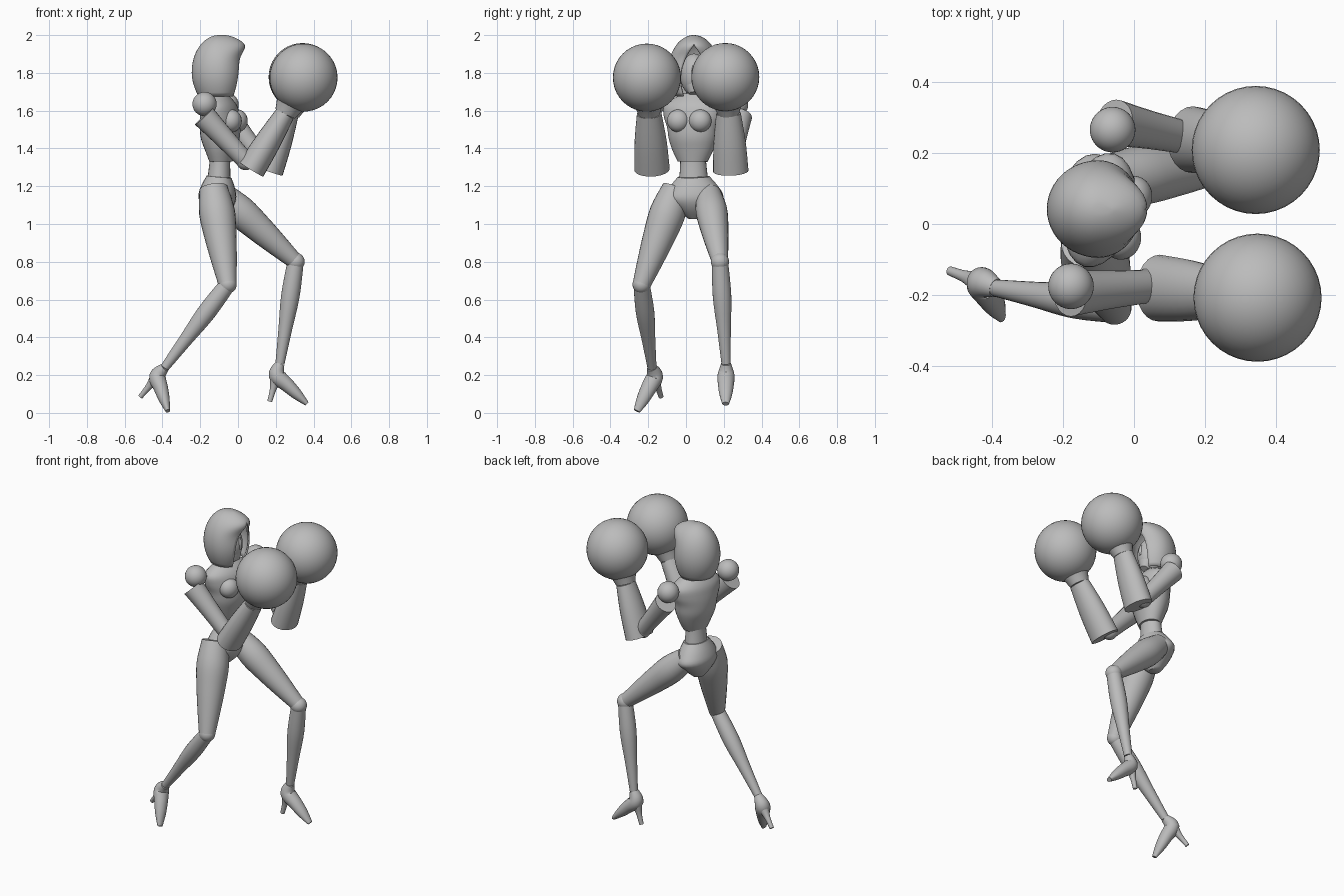
import bpy, bmesh, math
from mathutils import Vector

cube = bpy.data.objects.get("Cube")
if cube:
    bpy.data.objects.remove(cube, do_unlink=True)

GREY = (.5, .5, .5, 1)
material = bpy.data.materials.new("plain grey")
material.use_nodes = True
material.diffuse_color = GREY
shader = material.node_tree.nodes["Principled BSDF"]
shader.inputs["Base Color"].default_value = GREY


def finish(name, bm):
    """Turn a bmesh into a smooth grey object that keeps its hard rims."""
    bmesh.ops.recalc_face_normals(bm, faces=bm.faces)
    mesh = bpy.data.meshes.new(name)
    bm.to_mesh(mesh)
    bm.free()
    mesh.materials.append(material)
    for polygon in mesh.polygons:
        polygon.use_smooth = True
    mesh.set_sharp_from_angle(angle=math.radians(45))
    part = bpy.data.objects.new(name, mesh)
    bpy.context.collection.objects.link(part)
    return part


def ball(name, centre, radius, scale=(1, 1, 1), turn=0):
    bm = bmesh.new()
    bmesh.ops.create_uvsphere(bm, u_segments=40, v_segments=20, radius=radius)
    part = finish(name, bm)
    part.location = centre
    part.scale = scale
    part.rotation_euler.z = turn


def between(start, end, count):
    """Evenly spaced points on a straight line."""
    return [start.lerp(end, i / (count - 1)) for i in range(count)]


def smooth(values, steps=4):
    """Catmull-Rom resampling of numbers or vectors."""
    result = []
    last = len(values) - 1
    for i in range(last):
        before, here = values[max(i - 1, 0)], values[i]
        there, after = values[i + 1], values[min(i + 2, last)]
        for step in range(steps):
            t = step / steps
            line = (there - before) * t
            bend = (before * 2 - here * 5 + there * 4 - after) * t ** 2
            twist = (here * 3 - before - there * 3 + after) * t ** 3
            result.append(here + (line + bend + twist) * .5)
    return result + [values[last]]


def bridge(bm, rings, closed):
    """Join neighbouring rings with quads."""
    for low, high in zip(rings, rings[1:]):
        for k in range(0 if closed else 1, len(low)):
            bm.faces.new((low[k - 1], low[k], high[k], high[k - 1]))


def loft(name, points, depths, widths=None, across=Vector((0, 1, 0)), sides=24):
    """Skin oval rings that stand square to the path."""
    points = smooth(points)
    widths = smooth(widths or depths)
    depths = smooth(depths)
    bm = bmesh.new()
    rings = []
    for i, point in enumerate(points):
        ahead = points[min(i + 1, len(points) - 1)]
        along = (ahead - points[max(i - 1, 0)]).normalized()
        side = (across - along * across.dot(along)).normalized()
        front = side.cross(along)
        ring = []
        for k in range(sides):
            angle = math.tau * k / sides
            offset = front * depths[i] * math.cos(angle) + side * widths[i] * math.sin(angle)
            ring.append(bm.verts.new(point + offset))
        rings.append(ring)
    bridge(bm, rings, closed=True)
    bm.faces.new(rings[0])
    bm.faces.new(rings[-1])
    finish(name, bm)


def limb(name, start, end, radii, wide=1.0):
    """Straight tapered part; wide stretches it sideways."""
    loft(name, between(start, end, len(radii)), radii, [r * wide for r in radii])


# Torso, turned a little towards its right
TURN = math.radians(-15)
FORWARD = Vector((math.cos(TURN), math.sin(TURN), 0))
ACROSS = Vector((-math.sin(TURN), math.cos(TURN), 0))
throat = Vector((-.1, .04, 1.69))
ribs = Vector((-.09, .035, 1.33))
waist = Vector((-.1, .04, 1.25))
crotch = Vector((-.12, .045, 1.03))
loft("ribcage", between(ribs, throat, 7), [.06, .08, .1, .105, .1, .085, .04],
     [.08, .11, .13, .14, .16, .155, .06], ACROSS)
for tag, sign in (("left", 1), ("right", -1)):
    chest = ribs.lerp(throat, .6) + FORWARD * .08 + ACROSS * sign * .06
    ball(tag + "_chest", chest, .06, (.9, 1, 1), TURN)
limb("waist", ribs.lerp(throat, .2), waist, [.055, .055, .06], 1.25)
loft("pelvis", between(waist, crotch, 5), [.066, .09, .1, .08, .035],
     [.085, .13, .155, .1, .035])

# Head and face
head = Vector((-.09, .042, 1.79))
chin = head + Vector((.045, 0, -.1))
ball("head", head, .08, (1, .9, 1.4))
limb("neck", throat - Vector((0, 0, .07)), head, [.05, .04, .045])
limb("jaw", head, chin, [.06, .055, .025])
limb("nose", head + Vector((.07, 0, .05)), head + Vector((.075, 0, -.02)), [.006, .014, .008])

# Hood: a dome of open rings leaving a pointed arch for the face
BOTTOM, HEIGHT, LEVELS, SPOKES = 1.675, .325, 24, 40
bm = bmesh.new()
rings = []
for level in range(LEVELS):
    t = math.sin(level / LEVELS * math.pi / 2)
    if t > .4:
        size = math.sqrt(1 - ((t - .4) / .6) ** 2)
    else:
        size = 1 - .25 * (1 - t / .4) ** 2
    brow = .055 * math.exp(-((t - .86) / .17) ** 2)
    gap = .6 * max(0, 1 - (t / .85) ** 3)
    ring = []
    for k in range(SPOKES + 1):
        angle = gap + (math.tau - 2 * gap) * k / SPOKES
        c = math.cos(angle)
        reach = .145 * size if c < 0 else .12 * size + brow
        ring.append(bm.verts.new((reach * c - .1, head.y + .137 * size * math.sin(angle),
                                  BOTTOM + HEIGHT * t)))
    rings.append(ring)
bridge(bm, rings, closed=False)
bm.faces.new(rings[-1])
bmesh.ops.remove_doubles(bm, verts=bm.verts, dist=.0001)
cloth = finish("hood", bm).modifiers.new("thickness", "SOLIDIFY")
cloth.thickness = .01


# Arms with flared sleeves and round gloves
def arm(tag, shoulder, sleeve, elbow, cuff, wrist, glove):
    ball(tag + "_shoulder", shoulder, .064)
    limb(tag + "_upper_arm", sleeve, elbow, [.065, .054, .047])
    ball(tag + "_elbow", elbow, .05)
    limb(tag + "_forearm", cuff, wrist, [.075, .068, .052], 1.25)
    limb(tag + "_glove_cuff", wrist, wrist.lerp(glove, .35), [.058, .07, .085])
    ball(tag + "_glove", glove, .18)


arm("right",
    shoulder=Vector((-.177, -.175, 1.635)), sleeve=Vector((-.18, -.195, 1.57)),
    elbow=Vector((.04, -.175, 1.335)), cuff=Vector((.07, -.18, 1.29)),
    wrist=Vector((.25, -.195, 1.585)), glove=Vector((.347, -.207, 1.775)))
arm("left",
    shoulder=Vector((-.06, .265, 1.63)), sleeve=Vector((-.055, .285, 1.57)),
    elbow=Vector((.135, .245, 1.33)), cuff=Vector((.165, .237, 1.28)),
    wrist=Vector((.27, .225, 1.585)), glove=Vector((.342, .208, 1.778)))


# Legs with heeled shoes
def leg(tag, hip, knee, ankle, toe, heel, thick):
    limb(tag + "_thigh", hip, knee, [thick * r for r in (.075, .095, .085, .068, .048)])
    ball(tag + "_knee", knee, .048)
    limb(tag + "_shin", knee, ankle, [.043, .049, .036, .024])
    instep = ankle.lerp(heel, .3)
    loft(tag + "_shoe", [ankle] + between(instep, toe, 4), [.025, .044, .038, .029, .012],
         [.027, .045, .042, .034, .018])
    limb(tag + "_heel", instep, heel, [.038, .018, .013])


leg("right", thick=1,
    hip=Vector((-.13, -.05, 1.19)), knee=Vector((-.055, -.235, .68)),
    ankle=Vector((-.388, -.18, .24)), toe=Vector((-.372, -.26, .01)),
    heel=Vector((-.517, -.132, .085)))
leg("left", thick=.88,
    hip=Vector((-.09, .12, 1.16)), knee=Vector((.305, .18, .8)),
    ankle=Vector((.222, .212, .26)), toe=Vector((.365, .21, .048)),
    heel=Vector((.168, .212, .06)))
